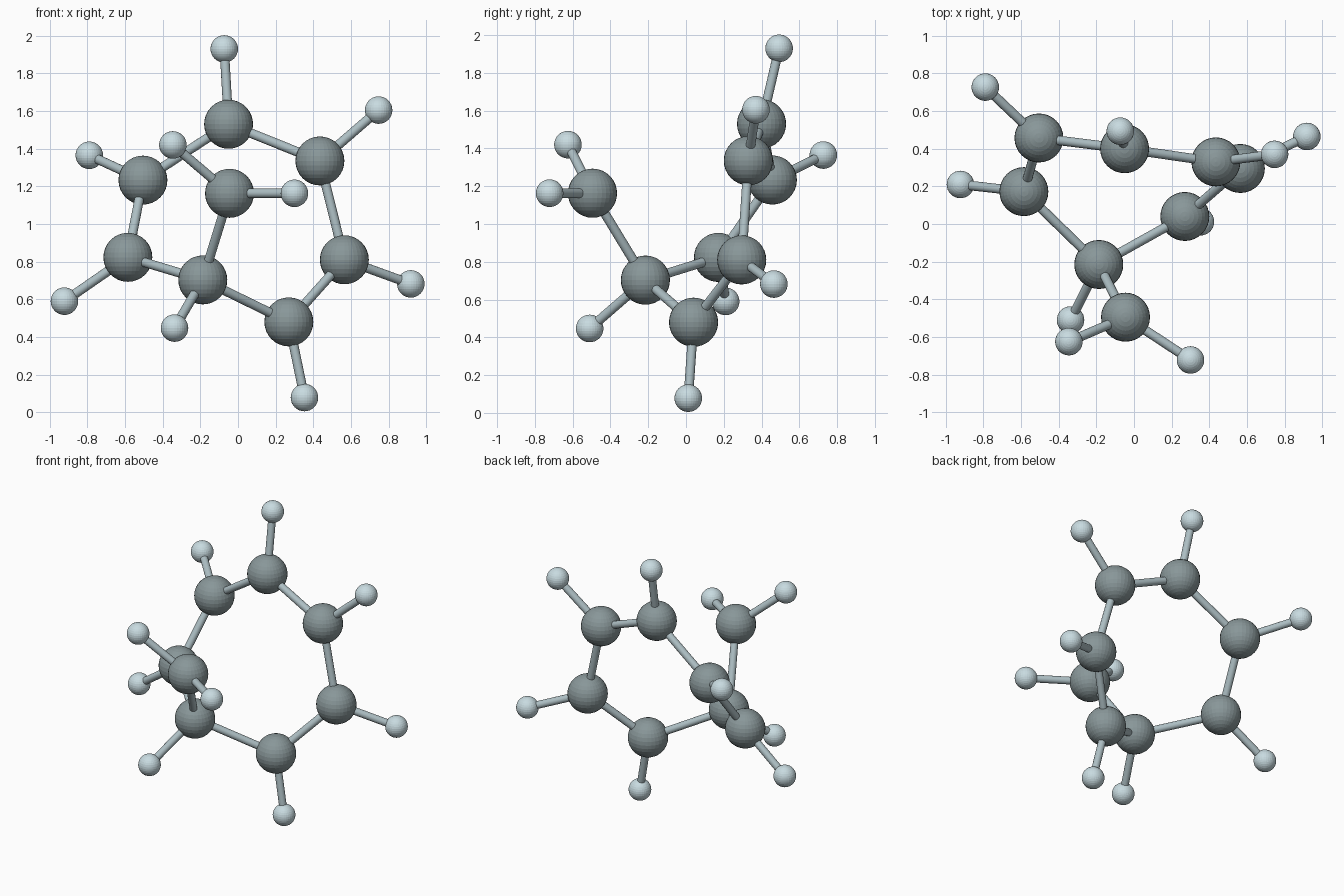
import bpy
from mathutils import Vector

if "Cube" in bpy.data.objects:
    bpy.data.objects.remove(bpy.data.objects["Cube"])


def material(name, rgb):
    m = bpy.data.materials.new(name)
    m.diffuse_color = (*rgb, 1)
    m.use_nodes = True
    m.node_tree.nodes["Principled BSDF"].inputs["Base Color"].default_value = m.diffuse_color
    return m


CARBON = material("dark_grey", (0.25, 0.31, 0.32))
HYDROGEN = material("pale_blue", (0.58, 0.71, 0.75))
BOND = material("mid_blue_grey", (0.42, 0.52, 0.55))

# Atom centres: ring carbons c1-c7, side carbon c8, hydrogens
atoms = {
    "c1": (-0.05, 0.40, 1.53), "c2": (0.435, 0.33, 1.335),
    "c3": (0.565, 0.295, 0.81), "c4": (0.27, 0.04, 0.48),
    "c5": (-0.187, -0.215, 0.703), "c6": (-0.585, 0.172, 0.823),
    "c7": (-0.505, 0.457, 1.233), "c8": (-0.045, -0.495, 1.163),
    "h1": (-0.073, 0.493, 1.93), "h2": (0.747, 0.37, 1.605),
    "h3": (0.918, 0.465, 0.682), "h4": (0.353, 0.012, 0.078),
    "h5": (-0.337, -0.51, 0.447), "h6": (-0.922, 0.21, 0.59),
    "h7": (-0.79, 0.727, 1.365), "h8": (-0.346, -0.625, 1.42),
    "h9": (0.30, -0.722, 1.163),
}

# Ring bonds, side bond, hydrogen bonds
bonds = [(f"c{i}", f"c{i % 7 + 1}") for i in range(1, 8)]
bonds += [("c5", "c8"), ("c8", "h9")]
bonds += [(f"c{i}", f"h{i}") for i in range(1, 9)]


def add_atom(key, loc):
    carbon = key[0] == "c"
    bpy.ops.mesh.primitive_uv_sphere_add(
        segments=32, ring_count=16, radius=0.13 if carbon else 0.073, location=loc)
    ob = bpy.context.object
    ob.name = ("carbon_ball_" if carbon else "hydrogen_ball_") + key[1]
    ob.data.materials.append(CARBON if carbon else HYDROGEN)


def add_bond(a, b):
    p, q = Vector(atoms[a]), Vector(atoms[b])
    d = q - p
    bpy.ops.mesh.primitive_cylinder_add(
        vertices=16, radius=0.025, depth=d.length, location=(p + q) / 2)
    ob = bpy.context.object
    ob.rotation_mode = "QUATERNION"
    ob.rotation_quaternion = d.to_track_quat("Z", "Y")
    ob.name = f"bond_{a}_{b}"
    ob.data.materials.append(BOND)
    bpy.ops.object.shade_smooth_by_angle()


for key, loc in atoms.items():
    add_atom(key, loc)
for a, b in bonds:
    add_bond(a, b)
